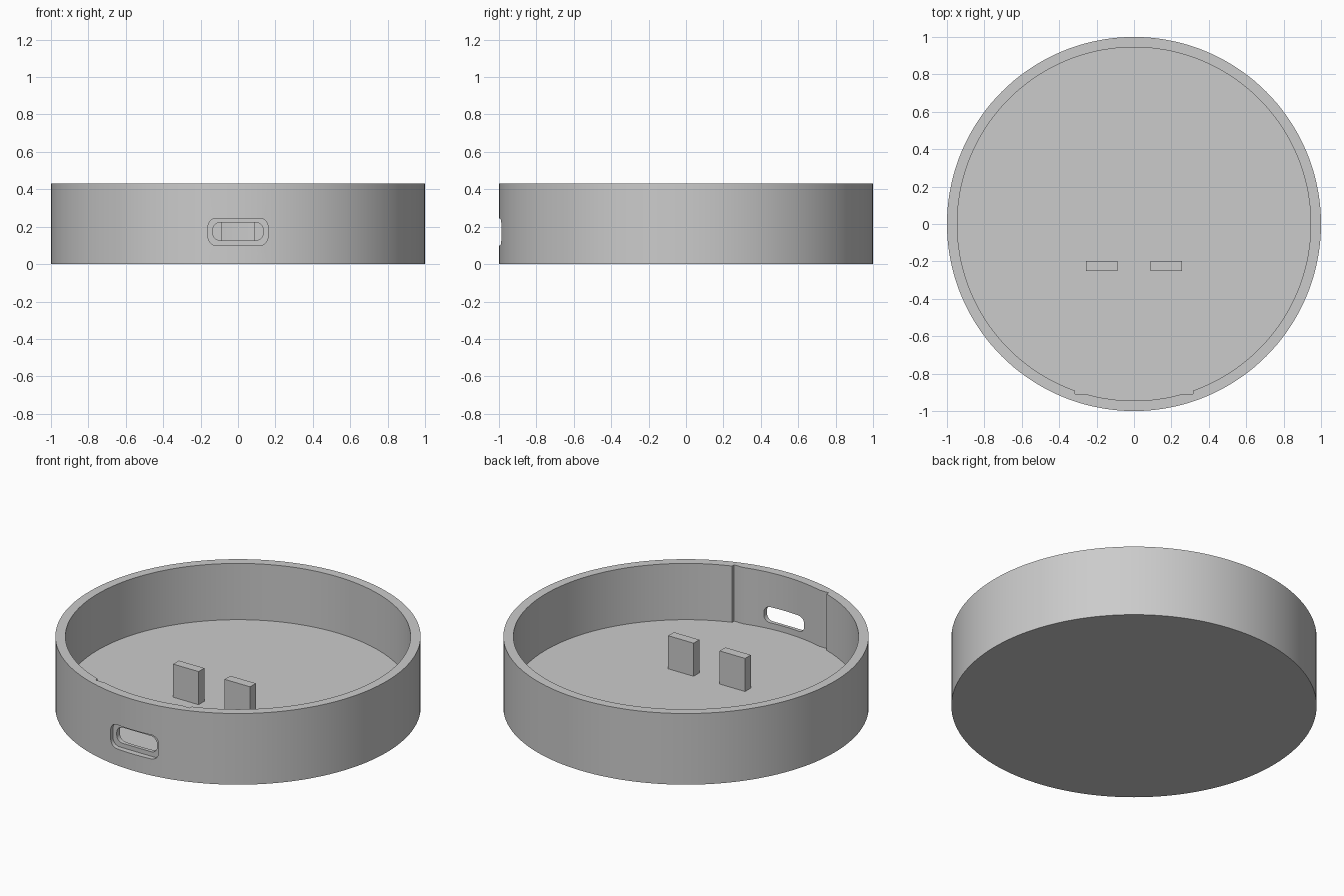
import bpy
import bmesh
import math

default = bpy.data.objects.get("Cube")
if default:
    bpy.data.objects.remove(default, do_unlink=True)

HEIGHT, FLOOR, INNER = 0.43, 0.09, 0.945

grey = bpy.data.materials.new("light grey plastic")
grey.use_nodes = True
grey.diffuse_color = (0.6, 0.6, 0.6, 1)
grey.node_tree.nodes["Principled BSDF"].inputs["Base Color"].default_value = (0.6, 0.6, 0.6, 1)


def prism(name, outline, direction):
    """Extrude a closed outline of 3D points along a direction."""
    bm = bmesh.new()
    face = bm.faces.new([bm.verts.new(p) for p in outline])
    top = bmesh.ops.extrude_face_region(bm, geom=[face])["geom"]
    bmesh.ops.translate(bm, vec=direction,
                        verts=[v for v in top if isinstance(v, bmesh.types.BMVert)])
    bmesh.ops.recalc_face_normals(bm, faces=bm.faces)
    mesh = bpy.data.meshes.new(name)
    bm.to_mesh(mesh)
    bm.free()
    mesh.materials.append(grey)
    obj = bpy.data.objects.new(name, mesh)
    bpy.context.collection.objects.link(obj)
    return obj


def disc(name, radius, z, height, sides=144):
    ring = [(radius * math.cos(math.tau * i / sides),
             radius * math.sin(math.tau * i / sides), z) for i in range(sides)]
    return prism(name, ring, (0, 0, height))


def box(name, x0, x1, y0, y1, z0, z1):
    return prism(name, [(x0, y0, z0), (x1, y0, z0), (x1, y1, z0), (x0, y1, z0)],
                 (0, 0, z1 - z0))


def rounded_slot(name, half_x, z0, z1, r, y0, y1, steps=8):
    """Rounded rectangle facing the front, running from y0 to y1."""
    corners = [(half_x - r, z1 - r), (r - half_x, z1 - r),
               (r - half_x, z0 + r), (half_x - r, z0 + r)]
    points = []
    for k, (cx, cz) in enumerate(corners):
        for i in range(steps + 1):
            a = math.pi / 2 * (k + i / steps)
            points.append((cx + r * math.cos(a), y0, cz + r * math.sin(a)))
    return prism(name, points, (0, y1 - y0, 0))


def cut(target, cutter):
    cutter.hide_render = True
    mod = target.modifiers.new("cut", 'BOOLEAN')
    mod.operation, mod.solver, mod.object = 'DIFFERENCE', 'EXACT', cutter
    bpy.context.view_layer.objects.active = target
    bpy.ops.object.modifier_apply(modifier=mod.name)
    bpy.data.objects.remove(cutter, do_unlink=True)


# Round tray with its cavity, flat pocket behind the port, and stepped port
tray = disc("round_tray", 1, 0, HEIGHT)
cut(tray, disc("cavity_cutter", INNER, FLOOR, HEIGHT))
cut(tray, box("pocket_cutter", -0.315, 0.315, -0.91, -0.6, FLOOR, HEIGHT + 0.1))
cut(tray, rounded_slot("port_recess_cutter", 0.16, 0.10, 0.245, 0.045, -1.1, -0.965))
cut(tray, rounded_slot("port_hole_cutter", 0.135, 0.127, 0.222, 0.04, -1.1, -0.7))

bpy.ops.object.select_all(action='DESELECT')
tray.select_set(True)
bpy.context.view_layer.objects.active = tray
bpy.ops.object.shade_smooth_by_angle(angle=math.radians(25))

# Two upright tabs on the floor
for side, name in ((1, "left_tab"), (-1, "right_tab")):
    x0, x1 = sorted((0.087 * side, 0.257 * side))
    box(name, x0, x1, -0.252, -0.197, FLOOR - 0.01, 0.29)
